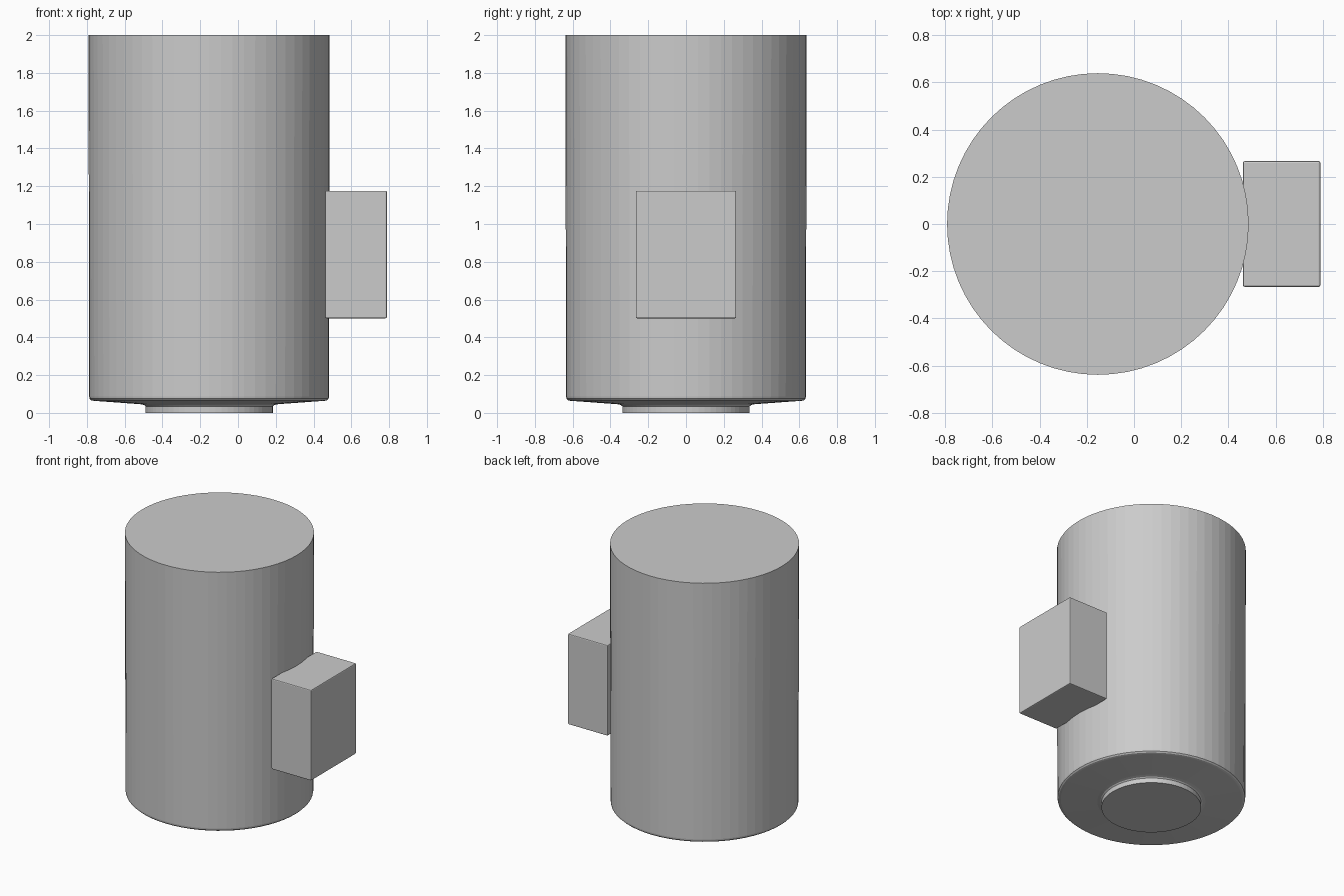
import bpy, bmesh
from math import cos, sin, tau

if "Cube" in bpy.data.objects:
    bpy.data.objects.remove(bpy.data.objects["Cube"])

SIDES = 64
CENTER_X = -0.153


def add_object(name, bm):
    bmesh.ops.recalc_face_normals(bm, faces=bm.faces[:])
    mesh = bpy.data.meshes.new(name)
    bm.to_mesh(mesh)
    bm.free()
    obj = bpy.data.objects.new(name, mesh)
    bpy.context.collection.objects.link(obj)
    return obj


def lathe(name, profile, x):
    """Closed solid of revolution from (radius, z) pairs."""
    bm = bmesh.new()
    rings = [[bm.verts.new((x + r * cos(tau * i / SIDES), r * sin(tau * i / SIDES), z))
              for i in range(SIDES)] for r, z in profile]
    for low, high in zip(rings, rings[1:]):
        for i in range(SIDES):
            j = (i + 1) % SIDES
            bm.faces.new((low[i], low[j], high[j], high[i]))
    bm.faces.new(rings[0][::-1])
    bm.faces.new(rings[-1])
    return add_object(name, bm)


# Cylindrical body with rounded lower rim and narrow foot
lathe("body", [(0.337, 0), (0.337, 0.035), (0.345, 0.042), (0.365, 0.046),
               (0.612, 0.064), (0.625, 0.067), (0.633, 0.075), (0.635, 0.088),
               (0.6385, 2.0)], CENTER_X)

# Side block with softened edges, back sunk into the body
bm = bmesh.new()
bmesh.ops.create_cube(bm, size=1)
bmesh.ops.scale(bm, vec=(0.328, 0.532, 0.675), verts=bm.verts[:])
bmesh.ops.translate(bm, vec=(0.625, 0, 0.8385), verts=bm.verts[:])
side_block = add_object("side_block", bm)
bevel = side_block.modifiers.new("soft_edges", 'BEVEL')
bevel.width = 0.007
bevel.segments = 2
